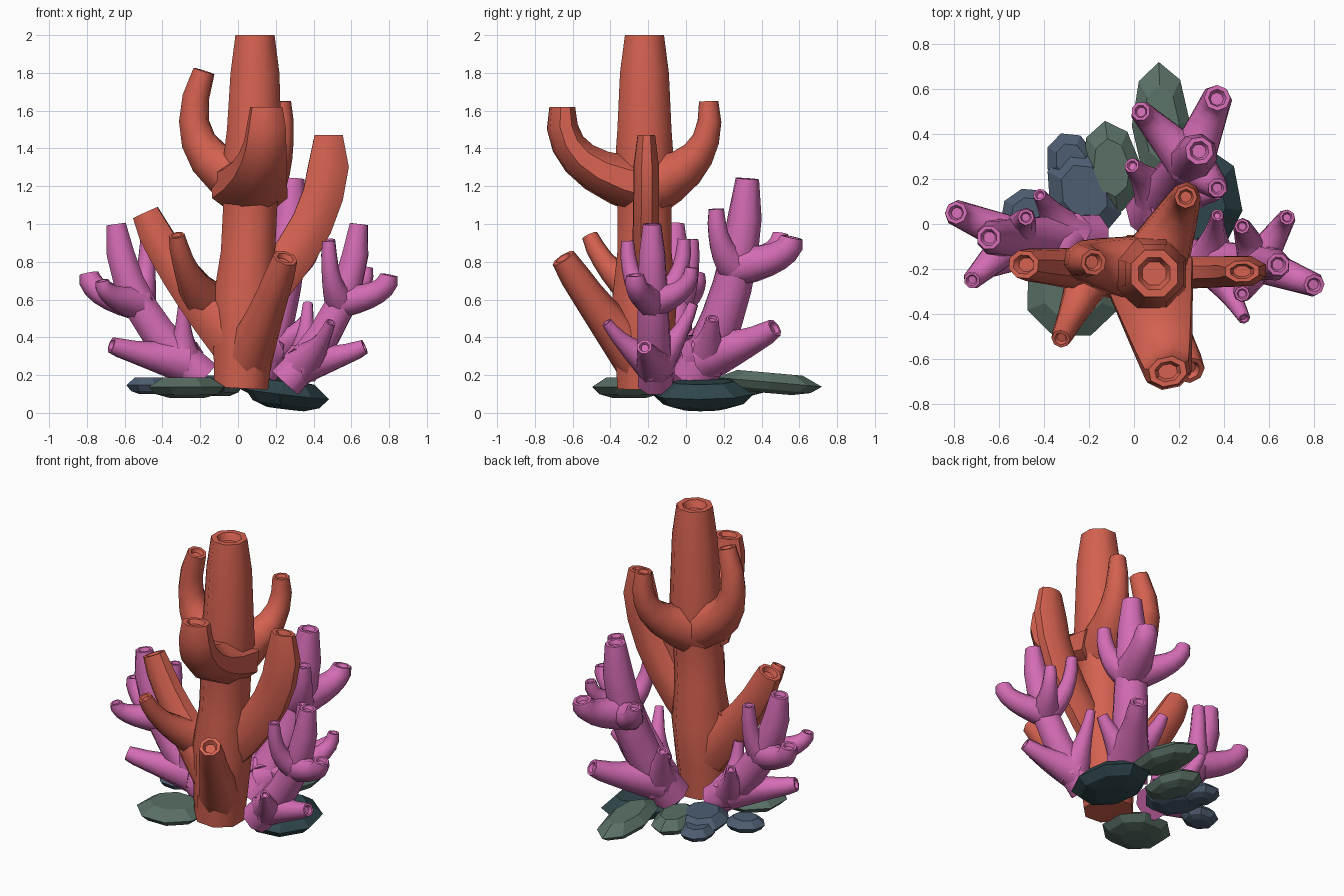
import bpy, bmesh, math
from mathutils import Vector, Euler

if "Cube" in bpy.data.objects:
    bpy.data.objects.remove(bpy.data.objects["Cube"])


def material(name, rgb):
    m = bpy.data.materials.new(name)
    m.diffuse_color = (*rgb, 1)
    m.use_nodes = True
    m.node_tree.nodes["Principled BSDF"].inputs["Base Color"].default_value = m.diffuse_color
    return m


RED = material("red_coral", (0.66, 0.12, 0.08))
PINK = material("pink_coral", (0.66, 0.15, 0.46))
GREEN = material("green_rock", (0.10, 0.16, 0.13))
BLUE = material("blue_rock", (0.075, 0.11, 0.165))
TEAL = material("teal_rock", (0.03, 0.065, 0.075))
SIDES = 8


def skin(bm, rings):
    """Bridge point rings into a closed skin with capped ends."""
    vs = [[bm.verts.new(p) for p in r] for r in rings]
    n = len(vs[0])
    for a, b in zip(vs, vs[1:]):
        for i in range(n):
            bm.faces.new((a[i], a[(i + 1) % n], b[(i + 1) % n], b[i]))
    bm.faces.new(vs[0][::-1])
    bm.faces.new(vs[-1])


def tube(bm, path, radii, flat=1.0):
    """Sweep an octagon along the path and end it in a hollow rim."""
    run = path[-1] - path[0]
    run.z = 0
    side = Vector((-run.y, run.x, 0)).normalized() if run.length > 0.1 else Vector((1, 0, 0))

    def ring(c, t, r):
        u = (side - t * side.dot(t)).normalized()
        v = t.cross(u)
        ang = [2 * math.pi * (i + 0.5) / SIDES for i in range(SIDES)]
        return [c + u * (math.cos(a) * r * flat) + v * (math.sin(a) * r) for a in ang]

    rings = []
    last = len(path) - 1
    for i, (c, r) in enumerate(zip(path, radii)):
        t = (path[min(i + 1, last)] - path[max(i - 1, 0)]).normalized()
        rings.append(ring(c, t, r))
    rings.append(ring(path[-1], t, r * 0.68))
    rings.append(ring(path[-1] - t * r * 0.4, t, r * 0.5))
    skin(bm, rings)


def bend(start, tip, out, lift, t):
    """Point on an arc that first runs outward, then turns upward."""
    a, c = Vector(start), Vector(tip)
    b = a + (c - a) * out
    b.z = a.z + (c.z - a.z) * lift
    return a * (1 - t) ** 2 + b * (2 * t * (1 - t)) + c * t * t


def arm(bm, start, tip, r0, r1, out, lift, flat=1.0, steps=6, power=2, end=0.85):
    """Branch with a flared root (power 2) or a stout body (power below 1)."""
    ts = [i / steps for i in range(steps + 1)]
    radii = [r1 + (r0 - r1) * (1 - t) ** power for t in ts]
    radii[-1] *= end
    tube(bm, [bend(start, tip, out, lift, t) for t in ts], radii, flat)


def finish(name, bm, mat, smooth=False):
    bmesh.ops.recalc_face_normals(bm, faces=bm.faces)
    me = bpy.data.meshes.new(name)
    bm.to_mesh(me)
    bm.free()
    me.materials.append(mat)
    ob = bpy.data.objects.new(name, me)
    bpy.context.collection.objects.link(ob)
    if smooth:
        bpy.ops.object.select_all(action='DESELECT')
        ob.select_set(True)
        bpy.context.view_layer.objects.active = ob
        bpy.ops.object.shade_smooth_by_angle(angle=math.radians(46))


# Large red coral: trunk with a swollen fork, then its arms
bm = bmesh.new()
heights = (.13, .35, .6, .85, 1.1, 1.3, 1.5, 1.8, 2)
radii = (.155, .17, .185, .155, .155, .17, .155, .14, .112)
tube(bm, [Vector((.01 + .05 * min(z, 1.6), -.22, z)) for z in heights], radii)
arm(bm, (.06, -.21, 1.22), (-.18, -.17, 1.81), .17, .07, 1.75, .25)           # upper left
arm(bm, (.06, -.2, 1.2), (.15, -.655, 1.62), .17, .08, 1.1, .2, 1.3)          # upper front
arm(bm, (.08, -.2, 1.2), (.23, .12, 1.65), .17, .06, 1.15, .25)               # upper back
arm(bm, (.04, -.22, .55), (.48, -.21, 1.47), .13, .115, 1.1, .48, .62, end=.7)  # right
arm(bm, (0, -.22, .38), (-.49, -.18, 1.06), .16, .09, .75, .55, .85)          # lower left
arm(bm, (-.18, -.2, .6), (-.325, -.51, .94), .12, .05, .75, .4)               # left fork
arm(bm, (.03, -.22, .26), (.25, -.65, .82), .15, .078, .6, .5)                # lower front
finish("large_coral", bm, RED, True)


def pink_coral(name, base, top, size, joint, high, low):
    """Curved stem; high arms curl up from its middle, low ones spread from its foot."""
    bm = bmesh.new()
    arm(bm, base, top, .10 * size, .06 * size, .93, .42, power=.6)
    for i, tip in enumerate(high):
        r = (.055 if i == 0 else .04) * size
        arm(bm, bend(base, top, .93, .42, joint), tip, .09 * size, r, 1, .22)
    for i, tip in enumerate(low):
        r = (.048 if i == 0 else .032) * size
        arm(bm, bend(base, top, .93, .42, .14), tip, .115 * size, r, .65, .38)
    finish(name, bm, PINK, True)


# Three smaller pink corals around the trunk
pink_coral("right_coral", (.25, -.16, .16), (.64, -.18, 1), 1, .55,
           [(.8, -.27, .73), (.68, .03, .77), (.48, -.01, .92), (.48, -.31, .91)],
           [(.67, -.22, .35), (.49, -.42, .48), (.37, .04, .58)])
pink_coral("left_coral", (-.18, -.06, .18), (-.645, -.06, 1), 1.08, .53,
           [(-.79, .05, .74), (-.48, .03, .92), (-.72, -.25, .7)],
           [(-.67, -.2, .36), (-.42, .13, .52), (-.29, -.14, .57)])
pink_coral("back_coral", (.08, .04, .18), (.29, .325, 1.24), 1.25, .6,
           [(.37, .56, .93), (.37, .16, 1.08), (.03, .5, .95)],
           [(.36, .47, .45), (-.01, .26, .58), (.37, .14, .5)])


def rock(name, centre, half, turn, mat, tip=(0, 0)):
    """Flat faceted pebble with a sharp waist."""
    bm = bmesh.new()
    rot = Euler([math.radians(a) for a in (*tip, turn)]).to_matrix()
    rings = []
    for s, z in [(.45, -1), (.8, -.65), (1, .05), (.62, .95)]:
        rings.append([Vector(centre) + rot @ Vector((
            math.cos(a) * s * half[0], math.sin(a) * s * half[1], z * half[2]))
            for a in [math.pi * i / 4 for i in range(8)]])
    skin(bm, rings)
    finish(name, bm, mat)


# Rocks around the foot
rock("rock_back", (.12, .44, .16), (.13, .28, .055), 2, GREEN, (-5, 0))
rock("rock_back_left", (-.1, .25, .145), (.13, .21, .055), 8, GREEN)
rock("rock_left_far", (-.28, .28, .13), (.11, .13, .045), 20, BLUE)
rock("rock_left", (-.22, .14, .145), (.165, .21, .055), 22, BLUE)
rock("rock_left_small", (-.47, .05, .145), (.125, .11, .045), 15, BLUE)
rock("rock_front", (-.27, -.3, .135), (.22, .21, .056), 22, GREEN)
rock("rock_right", (.26, .09, .095), (.225, .27, .075), -8, TEAL, (0, 7))
